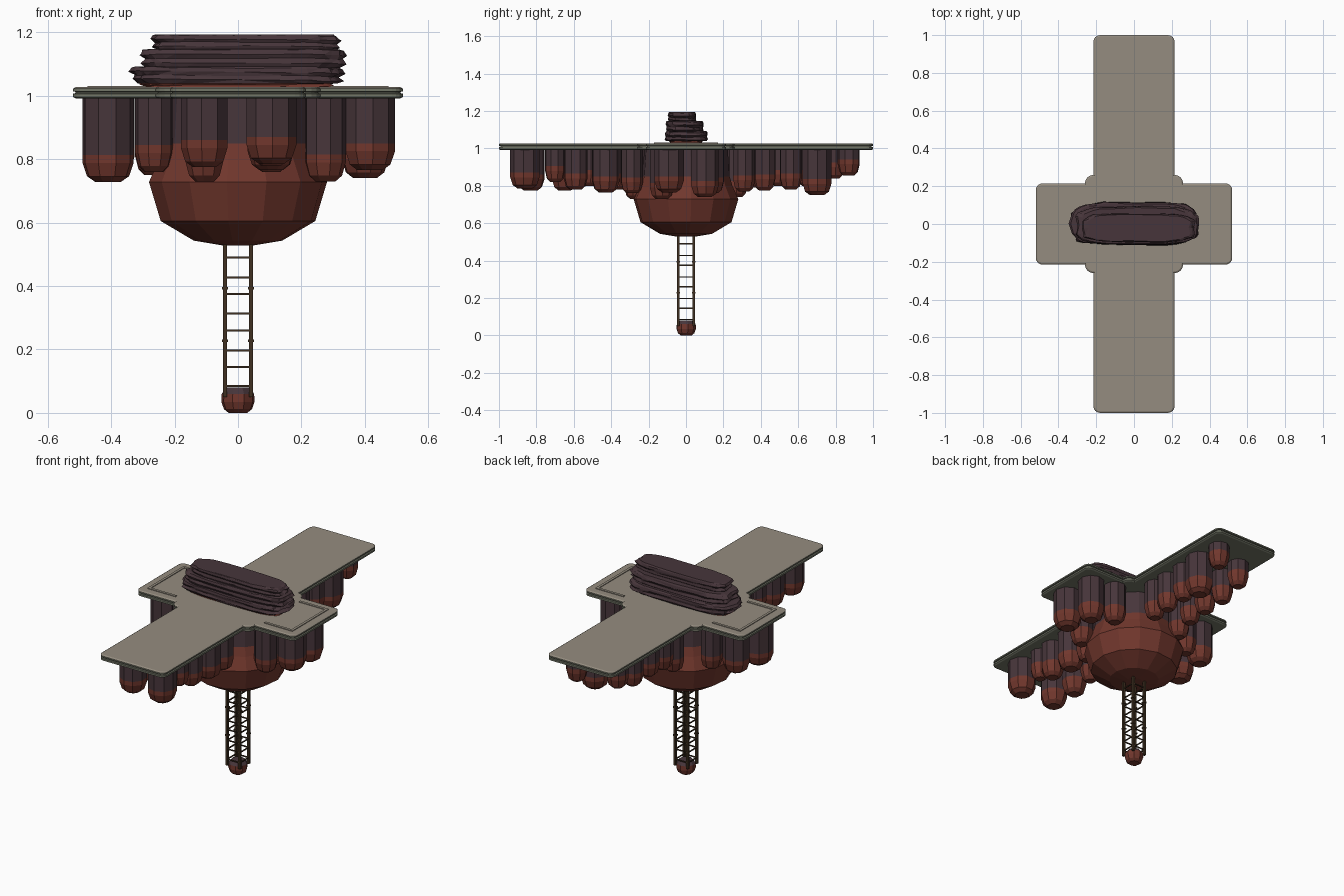
import bpy, bmesh, math, random
from mathutils import Vector

random.seed(4)
if "Cube" in bpy.data.objects:
    bpy.data.objects.remove(bpy.data.objects["Cube"])


def material(name, r, g, b):
    m = bpy.data.materials.new(name)
    m.use_nodes = True
    m.diffuse_color = (r, g, b, 1)
    m.node_tree.nodes["Principled BSDF"].inputs["Base Color"].default_value = (r, g, b, 1)
    return m


STONE = material("warm grey deck", .30, .265, .215)
TRIM = material("green grey trim", .17, .18, .135)
ROCK = material("dark plum rock", .063, .036, .043)
RUST = material("rust red", .165, .038, .026)
BRONZE = material("dark bronze", .05, .03, .015)


def finish(name, bm, mats):
    bmesh.ops.recalc_face_normals(bm, faces=bm.faces)
    mesh = bpy.data.meshes.new(name)
    bm.to_mesh(mesh)
    bm.free()
    for m in mats:
        mesh.materials.append(m)
    obj = bpy.data.objects.new(name, mesh)
    bpy.context.collection.objects.link(obj)
    return obj


def loft(bm, rings, rule=lambda i: 0, caps=(0, 0)):
    """Skin a stack of closed rings; rule(i) is the material of band i."""
    loops = [[bm.verts.new(p) for p in ring] for ring in rings]
    n = len(loops[0])
    for i, (a, b) in enumerate(zip(loops, loops[1:])):
        for k in range(n):
            j = (k + 1) % n
            bm.faces.new((a[k], a[j], b[j], b[k])).material_index = rule(i)
    bm.faces.new(loops[0][::-1]).material_index = caps[0]
    bm.faces.new(loops[-1]).material_index = caps[1]


def turned(name, profile, sides, mats, rule, caps, x=0, y=0, turn=0.0):
    """Faceted solid from (radius, height) pairs."""
    bm = bmesh.new()
    rings = [[(x + r * math.cos(turn + math.tau * k / sides),
               y + r * math.sin(turn + math.tau * k / sides), z)
              for k in range(sides)] for r, z in profile]
    loft(bm, rings, rule, caps)
    return finish(name, bm, mats)


def box(bm, a, b):
    """Axis aligned box between two corners."""
    ring = lambda z: [(a[0], a[1], z), (b[0], a[1], z), (b[0], b[1], z), (a[0], b[1], z)]
    loft(bm, [ring(a[2]), ring(b[2])])


# Cross shaped deck outline, counter-clockwise
def arc(cx, cy, r, start, sweep):
    return [Vector((cx + r * math.cos(start + sweep * t / 4),
                    cy + r * math.sin(start + sweep * t / 4))) for t in range(5)]


HALF, LONG, WIDE, ROUND, INNER = .215, 1.0, .52, .035, .045
quarter = (arc(WIDE - ROUND, HALF - ROUND, ROUND, 0, math.pi / 2)
           + arc(HALF, HALF, INNER, 0, math.pi / 2)
           + arc(HALF - ROUND, LONG - ROUND, ROUND, 0, math.pi / 2))
outline = list(quarter)
for sx, sy, step in ((-1, 1, -1), (-1, -1, 1), (1, -1, -1)):
    outline += [Vector((p.x * sx, p.y * sy)) for p in quarter[::step]]


def inset(points, d, z):
    ring = []
    for i, p in enumerate(points):
        t1 = (p - points[i - 1]).normalized()
        t2 = (points[(i + 1) % len(points)] - p).normalized()
        n1, n2 = Vector((-t1.y, t1.x)), Vector((-t2.y, t2.x))
        q = p + (n1 + n2) * (d / max(.5, 1 + n1.dot(n2)))
        ring.append((q.x, q.y, z))
    return ring


# Deck slab with a groove round its edge
bm = bmesh.new()
steps = [(.009, .991), (0, .996), (0, 1.006), (.007, 1.008),
         (.007, 1.012), (0, 1.014), (0, 1.022), (.008, 1.027)]
loft(bm, [inset(outline, d, z) for d, z in steps], lambda i: int(i == 6), (0, 1))
finish("deck", bm, [TRIM, STONE])

# Raised border lines on the two wings
bm = bmesh.new()
for s in (-1, 1):
    for e in (-1, 1):
        box(bm, (.29 * s, .155 * e, 1.025), (.475 * s, .17 * e, 1.031))
    box(bm, (.46 * s, -.155, 1.025), (.475 * s, .155, 1.031))
finish("wing_borders", bm, [STONE])


# Stacked jagged rock slabs
def slab(name, x0, x1, y0, y1, z0, z1, mat, jag):
    n, rings = 28, []
    phase = random.uniform(0, math.tau)
    wobble = [random.uniform(-1, 1) for _ in range(n)]
    for t, grow in ((0, .93), (.2, .99), (.45, .95), (.65, 1), (.9, .97), (1, .91)):
        ring = []
        for k in range(n):
            a = math.tau * k / n
            c, s = math.cos(a), math.sin(a)
            g = grow * (1 + jag * (.6 * wobble[k] + random.uniform(-.6, .6)))
            x = (x0 + x1) / 2 + (x1 - x0) / 2 * g * math.copysign(abs(c) ** .5, c)
            y = (y0 + y1) / 2 + (y1 - y0) / 2 * g * math.copysign(abs(s) ** .5, s)
            z = z0 + (z1 - z0) * t
            if 0 < t < 1:
                z += .004 * math.sin(a + phase) + random.uniform(-.002, .002)
            ring.append((x, y, z))
        rings.append(ring)
    bm = bmesh.new()
    loft(bm, rings)
    bmesh.ops.triangulate(bm, faces=[f for f in bm.faces if len(f.verts) == 4])
    finish(name, bm, [mat])


slab("rock_base", -.31, .31, -.09, .09, 1.02, 1.05, RUST, .01)
slab("rock_lower", -.335, .335, -.112, .117, 1.038, 1.092, ROCK, .04)
slab("rock_middle", -.306, .338, -.108, .092, 1.088, 1.147, ROCK, .04)
slab("rock_upper", -.27, .32, -.096, .056, 1.143, 1.193, ROCK, .04)

# Central hub: plum neck over a rust bowl
turned("hub_bowl", [(.05, .528), (.14, .543), (.245, .605), (.282, .728), (.25, .80),
                    (.235, .85), (.225, .993)],
       14, [RUST, ROCK], lambda i: int(i > 4), (0, 1), turn=.1)


# Hanging pods: plum shaft with a faceted rust tip
def pod(name, x, y, r, low):
    turned(name, [(r * .5, low), (r * .82, low + .018), (r, low + .06), (r, low + .085), (r, .993)],
           9, [RUST, ROCK], lambda i: int(i > 2), (0, 1), x, y, random.uniform(0, 1))


# Two staggered rows under each arm: side, distance, radius, lowest point
front = [(1, .86, .08, .785), (-1, .83, .075, .775), (1, .70, .055, .82), (-1, .65, .07, .775),
         (1, .59, .065, .78), (-1, .51, .055, .80), (1, .43, .075, .765), (-1, .37, .065, .78),
         (1, .29, .06, .76), (-1, .27, .06, .73)]
back = [(1, .87, .06, .855), (-1, .79, .06, .84), (1, .70, .078, .75), (-1, .65, .06, .80),
        (1, .56, .06, .78), (-1, .50, .06, .80), (1, .42, .06, .775), (-1, .37, .06, .79),
        (1, .31, .06, .77), (-1, .27, .06, .74)]
for label, way, row in (("front", -1, front), ("back", 1, back)):
    for i, (side, dist, r, low) in enumerate(row):
        pod(f"{label}_arm_pod_{i + 1}", .105 * side, way * dist, r, low)

# Pods under the wings
wings = [(.415, -.09, .08, .765), (.40, .10, .075, .74), (.275, -.13, .065, .73),
         (.26, .14, .065, .76), (-.41, -.09, .082, .728), (-.40, .10, .075, .75),
         (-.265, -.13, .06, .76), (-.265, .14, .06, .75)]
for i, spec in enumerate(wings):
    pod(f"wing_pod_{i + 1}", *spec)

# Lattice mast: four legs and rings of rungs
bm = bmesh.new()
M, T = .041, .007
for sx in (-1, 1):
    for sy in (-1, 1):
        box(bm, (sx * M - T, sy * M - T, .05), (sx * M + T, sy * M + T, .54))
for z in (.085, .145, .197, .26, .313, .375, .427, .49):
    for s in (-1, 1):
        box(bm, (-M, s * M - .003, z - .003), (M, s * M + .003, z + .003))
        box(bm, (s * M - .003, -M, z - .003), (s * M + .003, M, z + .003))
for z in (.228, .393):
    for sx in (-1, 1):
        for sy in (-1, 1):
            box(bm, (sx * M - .01, sy * M - .01, z - .004), (sx * M + .01, sy * M + .01, z + .004))
finish("mast", bm, [BRONZE])

# Mast foot
turned("mast_foot", [(.03, 0), (.045, .012), (.053, .035), (.052, .06), (.036, .08)],
       9, [RUST, ROCK], lambda i: int(i > 2), (0, 1), turn=.2)
